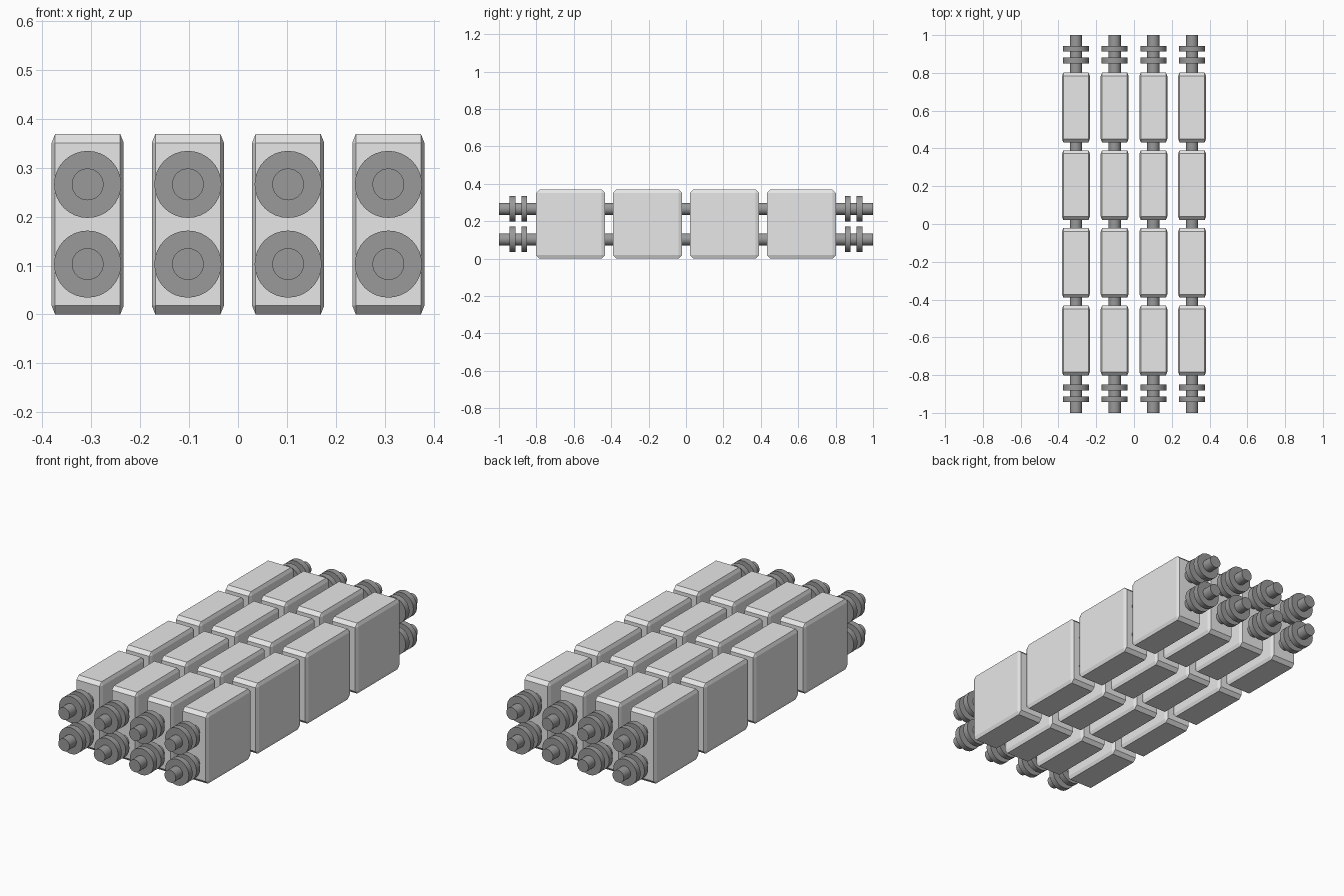
import bpy, bmesh, math
from mathutils import Matrix

if "Cube" in bpy.data.objects:
    bpy.data.objects.remove(bpy.data.objects["Cube"])


def material(name, v):
    m = bpy.data.materials.new(name)
    m.diffuse_color = (v, v, v, 1)
    m.use_nodes = True
    m.node_tree.nodes["Principled BSDF"].inputs["Base Color"].default_value = m.diffuse_color
    return m


light = material("light grey", 0.8)
dark = material("dark grey", 0.32)

SIZE = 0.369
XS = [-0.3075, -0.1025, 0.1025, 0.3075]
YS = [-0.617, -0.2057, 0.2057, 0.617]
ZS = [0.103, 0.266]


def obj(name, bm, mat, loc):
    me = bpy.data.meshes.new(name)
    bm.to_mesh(me)
    bm.free()
    me.materials.append(mat)
    o = bpy.data.objects.new(name, me)
    o.location = loc
    bpy.context.collection.objects.link(o)
    return o


# chamfered block, squashed across its width
def block(name, loc):
    bm = bmesh.new()
    bmesh.ops.create_cube(bm, size=SIZE)
    bmesh.ops.bevel(bm, geom=bm.edges[:], offset=0.018, segments=1, affect='EDGES')
    bmesh.ops.scale(bm, vec=(0.4, 1, 1), verts=bm.verts[:])
    obj(name, bm, light, loc)


# round part lying along y
def disc(name, loc, radius, length):
    bm = bmesh.new()
    bmesh.ops.create_cone(bm, cap_ends=True, segments=32, radius1=radius, radius2=radius,
                          depth=length, matrix=Matrix.Rotation(math.pi / 2, 4, 'X'))
    for f in bm.faces:
        f.smooth = len(f.verts) == 4
    for e in bm.edges:
        e.smooth = e.calc_face_angle(0) < 0.6
    obj(name, bm, dark, loc)


for i, x in enumerate(XS):
    # row of four blocks
    for j, y in enumerate(YS):
        block(f"block_{i}_{j}", (x, y, SIZE / 2))
    # two full-length rods with a pair of flanges at each end
    for k, z in enumerate(ZS):
        disc(f"rod_{i}_{k}", (x, 0, z), 0.0325, 2.0)
        for n, y in enumerate((-0.928, -0.865, 0.865, 0.928)):
            disc(f"flange_{i}_{k}_{n}", (x, y, z), 0.0685, 0.031)
